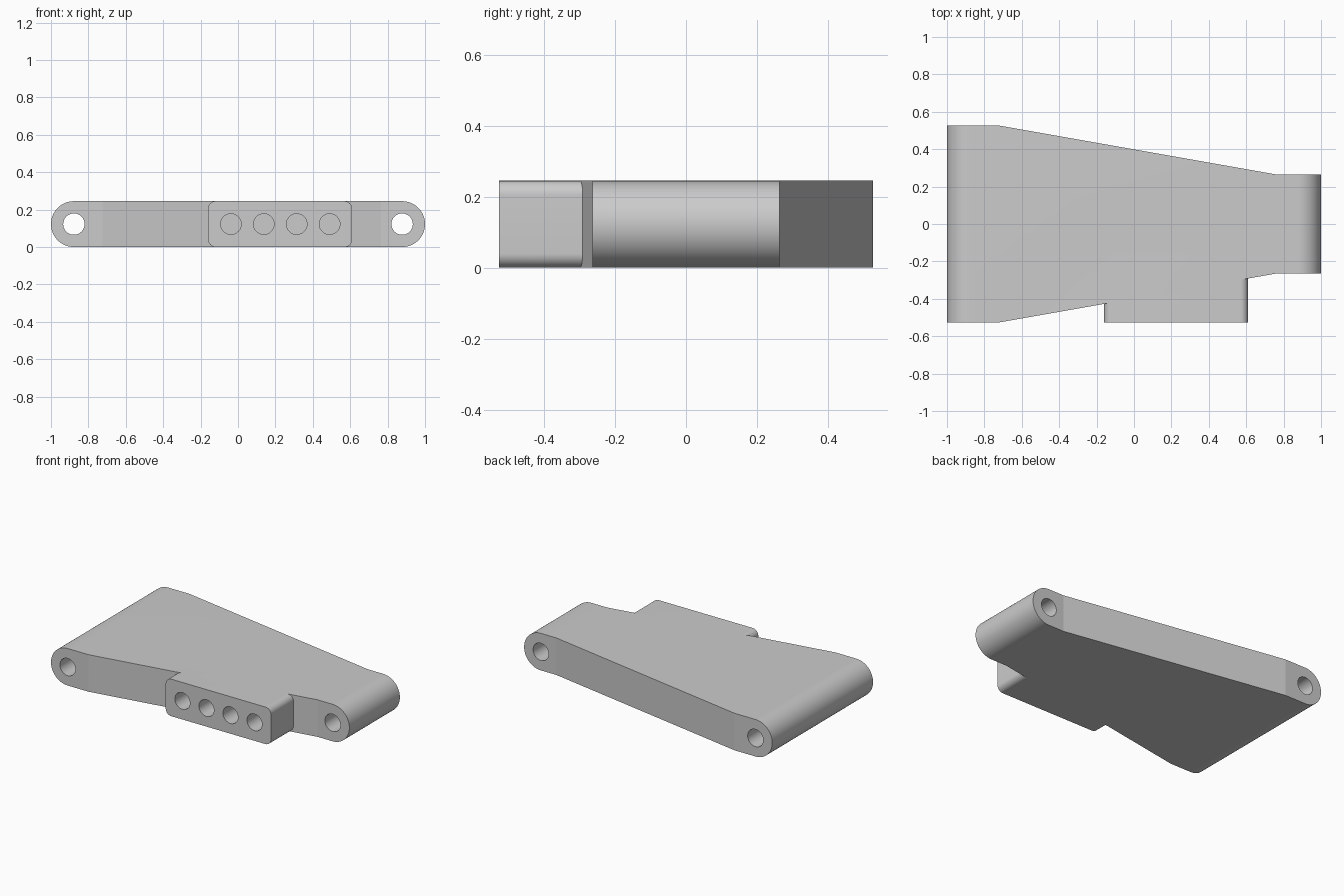
import bpy
import bmesh
from math import cos, sin, pi, radians

if "Cube" in bpy.data.objects:
    bpy.data.objects.remove(bpy.data.objects["Cube"])

THICK = 0.245
MID = THICK / 2
END = 1 - MID          # pivot bore centre
HALF = 0.527           # half depth of the wide end

metal = bpy.data.materials.new("light grey")
metal.use_nodes = True
grey = (0.6, 0.6, 0.6, 1)
metal.diffuse_color = grey
metal.node_tree.nodes["Principled BSDF"].inputs["Base Color"].default_value = grey


def prism(name, points, offset):
    """Extrude a closed loop of 3D points along an offset vector."""
    bm = bmesh.new()
    face = bm.faces.new([bm.verts.new(p) for p in points])
    new = bmesh.ops.extrude_face_region(bm, geom=[face])["geom"]
    verts = [v for v in new if isinstance(v, bmesh.types.BMVert)]
    bmesh.ops.translate(bm, verts=verts, vec=offset)
    bmesh.ops.recalc_face_normals(bm, faces=bm.faces[:])
    mesh = bpy.data.meshes.new(name)
    bm.to_mesh(mesh)
    bm.free()
    mesh.materials.append(metal)
    obj = bpy.data.objects.new(name, mesh)
    bpy.context.collection.objects.link(obj)
    return obj


def rounded(name, x0, x1, radius, y0, y1, steps):
    """Rounded rectangle of full thickness, running front to back."""
    corners = [(x1 - radius, THICK - radius), (x0 + radius, THICK - radius),
               (x0 + radius, radius), (x1 - radius, radius)]
    points = []
    for i, (cx, cz) in enumerate(corners):
        for k in range(steps + 1):
            a = (i + k / steps) * pi / 2
            p = (cx + radius * cos(a), y0, cz + radius * sin(a))
            if not points or abs(p[0] - points[-1][0]) + abs(p[2] - points[-1][2]) > 1e-5:
                points.append(p)
    first, last = points[0], points[-1]
    if abs(first[0] - last[0]) + abs(first[2] - last[2]) < 1e-5:
        points.pop()
    return prism(name, points, (0, y1 - y0, 0))


def bore(name, x, radius, y0, y1):
    ring = [2 * pi * k / 64 for k in range(64)]
    return prism(name, [(x + radius * cos(a), y0, MID + radius * sin(a)) for a in ring],
                 (0, y1 - y0, 0))


def combine(target, tool, operation):
    mod = target.modifiers.new(operation.title(), 'BOOLEAN')
    mod.operation = operation
    mod.solver = 'EXACT'
    mod.object = tool
    tool.hide_render = True
    bpy.context.view_layer.objects.active = target
    bpy.ops.object.modifier_apply(modifier=mod.name)
    bpy.data.objects.remove(tool)


# Arm: round-ended bar trimmed to a tapering outline
arm = rounded("tapered_arm", -1, 1, MID, -HALF, HALF, 18)
back = [(1.1, 0.264), (0.765, 0.264), (-0.725, HALF), (-1.1, HALF)]
outline = back + [(x, -y) for x, y in reversed(back)]
combine(arm, prism("outline_cutter", [(x, y, -0.1) for x, y in outline], (0, 0, 0.5)),
        'INTERSECT')

# Side block, flush with the top and bottom of the arm
combine(arm, rounded("side_block", -0.16, 0.61, 0.04, -HALF, 0, 12), 'UNION')

# Through bores at both ends, blind bores in the block
for x in (-END, END):
    combine(arm, bore("pivot_bore", x, 0.057, -1, 1), 'DIFFERENCE')
for i in range(4):
    combine(arm, bore("block_bore", -0.038 + i * 0.176, 0.055, -1, -0.2), 'DIFFERENCE')

# Smooth the round surfaces, keep every real edge crisp
bpy.ops.object.select_all(action='DESELECT')
arm.select_set(True)
bpy.context.view_layer.objects.active = arm
bpy.ops.object.shade_smooth_by_angle(angle=radians(9))
